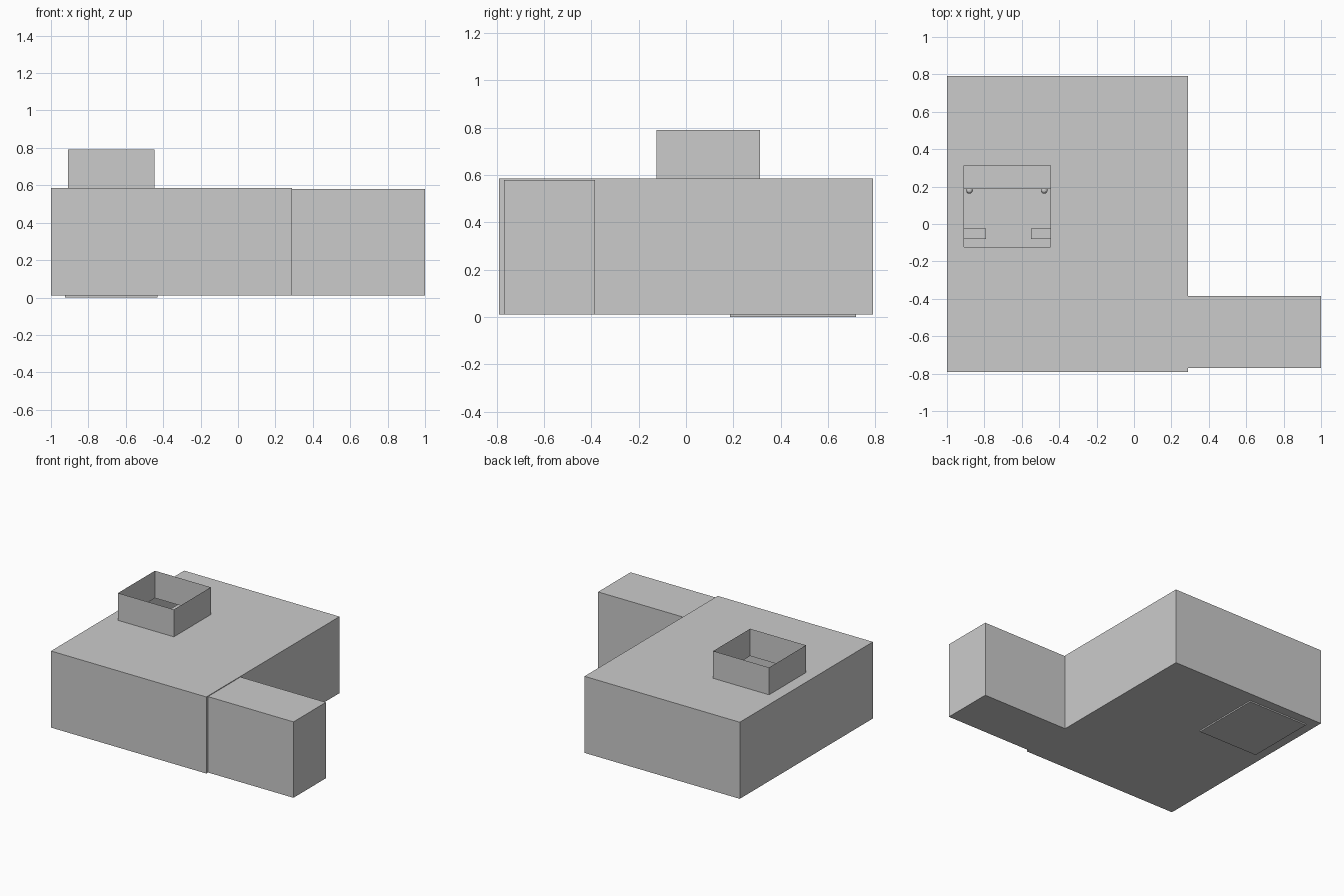
import bpy, bmesh
from mathutils import Matrix

if "Cube" in bpy.data.objects:
    bpy.data.objects.remove(bpy.data.objects["Cube"])


def make_object(name, bm):
    mesh = bpy.data.meshes.new(name)
    bm.to_mesh(mesh)
    bm.free()
    obj = bpy.data.objects.new(name, mesh)
    bpy.context.collection.objects.link(obj)
    return obj


def ring(bm, x, y, z):
    """Rectangular loop of four vertices at height z."""
    return [bm.verts.new((x[i], y[j], z)) for i, j in ((0, 0), (1, 0), (1, 1), (0, 1))]


def bridge(bm, low, high):
    for i in range(4):
        j = (i + 1) % 4
        bm.faces.new((low[i], low[j], high[j], high[i]))


def box(name, x, y, z):
    bm = bmesh.new()
    low, high = ring(bm, x, y, z[0]), ring(bm, x, y, z[1])
    bm.faces.new(low[::-1])
    bm.faces.new(high)
    bridge(bm, low, high)
    return make_object(name, bm)


FLOOR, ROOF = 0.01, 0.585
SHAFT_X, SHAFT_Y = (-0.91, -0.446), (-0.124, 0.314)

# Hollow main block: floor, walls, and a roof with an opening
bm = bmesh.new()
base = ring(bm, (-1, 0.29), (-0.79, 0.79), FLOOR)
eaves = ring(bm, (-1, 0.29), (-0.79, 0.79), ROOF)
opening = ring(bm, SHAFT_X, SHAFT_Y, ROOF)
bm.faces.new(base[::-1])
bridge(bm, base, eaves)
bridge(bm, eaves, opening)
make_object("main_block", bm)

# Thin-walled open shaft above the opening
bm = bmesh.new()
bridge(bm, ring(bm, SHAFT_X, SHAFT_Y, ROOF), ring(bm, SHAFT_X, SHAFT_Y, 0.79))
make_object("roof_shaft", bm)

# Lower side wing
box("side_wing", (0.29, 1), (-0.77, -0.385), (FLOOR, 0.58))

# Interior cabinet, whose base shows just under the floor
box("inner_cabinet", (-0.925, -0.43), (0.187, 0.72), (0, 0.42))

# Low blocks and small knobs seen through the shaft
box("left_floor_block", (-0.95, -0.79), (-0.08, -0.025), (FLOOR, 0.06))
box("right_floor_block", (-0.55, -0.40), (-0.08, -0.025), (FLOOR, 0.06))
for name, x in (("left_knob", -0.88), ("right_knob", -0.48)):
    bm = bmesh.new()
    bmesh.ops.create_uvsphere(bm, u_segments=12, v_segments=6, radius=0.018,
                              matrix=Matrix.Translation((x, 0.18, 0.3)))
    make_object(name, bm)
